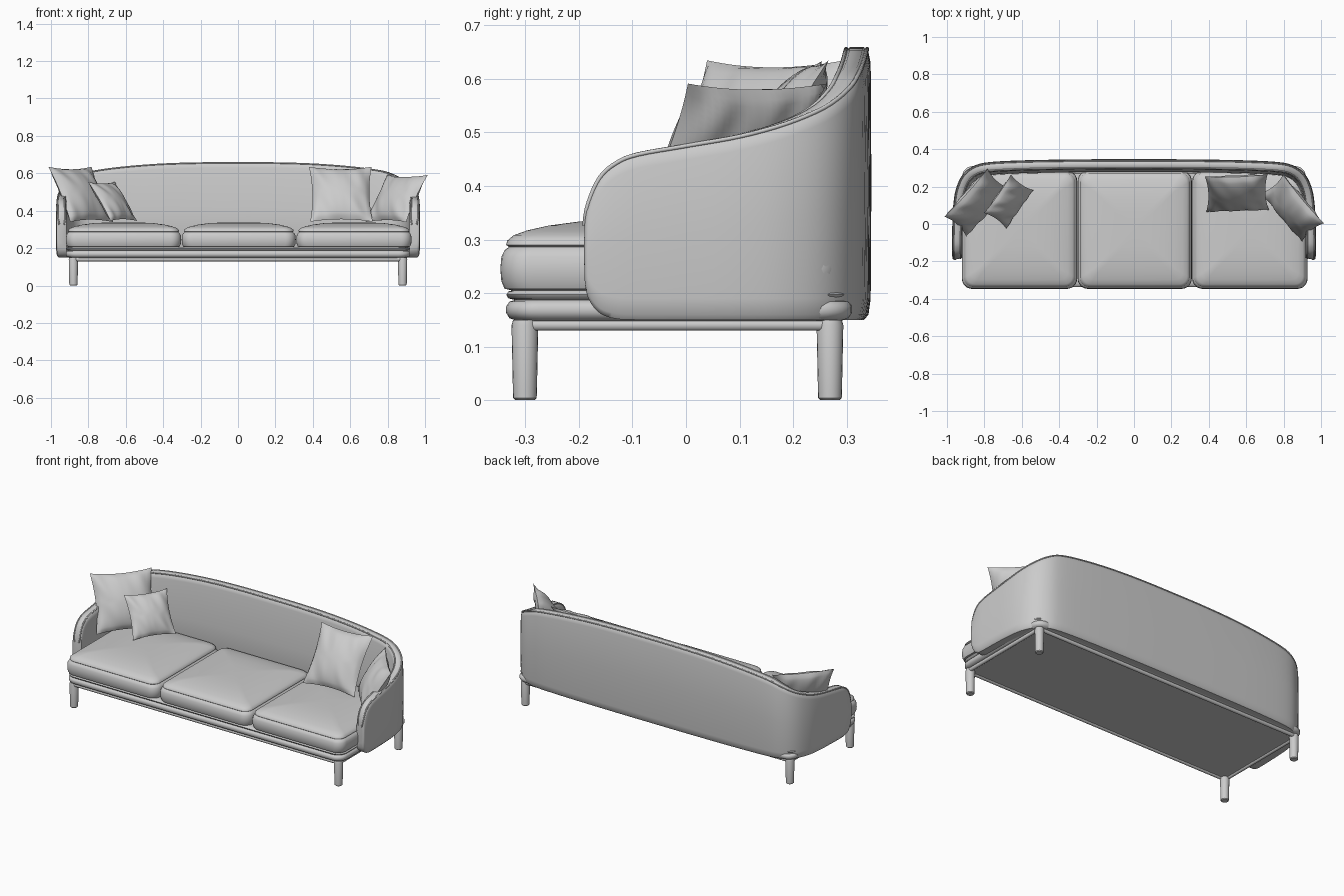
import bpy, bmesh, math
from mathutils import Matrix, Vector

cube = bpy.data.objects.get("Cube")
if cube:
    bpy.data.objects.remove(cube, do_unlink=True)

GREY = (0.6, 0.6, 0.6, 1)
mat = bpy.data.materials.new("soft grey")
mat.use_nodes = True
mat.diffuse_color = GREY
mat.node_tree.nodes["Principled BSDF"].inputs["Base Color"].default_value = GREY


def finish(bm, name, angle=40):
    bmesh.ops.recalc_face_normals(bm, faces=bm.faces)
    mesh = bpy.data.meshes.new(name)
    bm.to_mesh(mesh)
    bm.free()
    ob = bpy.data.objects.new(name, mesh)
    bpy.context.collection.objects.link(ob)
    mesh.materials.append(mat)
    bpy.ops.object.select_all(action="DESELECT")
    ob.select_set(True)
    bpy.context.view_layer.objects.active = ob
    bpy.ops.object.shade_smooth_by_angle(angle=math.radians(angle))
    return ob


def skin(rings, name, angle=40):
    """Join closed rings of points into a capped solid."""
    bm = bmesh.new()
    loops = [[bm.verts.new(p) for p in ring] for ring in rings]
    n = len(loops[0])
    for a, b in zip(loops, loops[1:]):
        for i in range(n):
            bm.faces.new((a[i], a[(i + 1) % n], b[(i + 1) % n], b[i]))
    bm.faces.new(loops[0])
    bm.faces.new(loops[-1])
    return finish(bm, name, angle)


def rounded_rect(cx, cy, hx, hy, r, z, steps=6):
    pts = []
    for k, (sx, sy) in enumerate(((1, 1), (-1, 1), (-1, -1), (1, -1))):
        for i in range(steps + 1):
            a = math.pi / 2 * (k + i / steps)
            pts.append((cx + sx * (hx - r) + r * math.cos(a),
                        cy + sy * (hy - r) + r * math.sin(a), z))
    return pts


def padded_block(name, x0, x1, y0, y1, r, profile):
    """Stack of rounded rectangles; profile holds (inset, height)."""
    cx, cy, hx, hy = (x0 + x1) / 2, (y0 + y1) / 2, (x1 - x0) / 2, (y1 - y0) / 2
    rings = [rounded_rect(cx, cy, hx - d, hy - d, min(max(r - d * .4, .02), hx - d, hy - d), z)
             for d, z in profile]
    return skin(rings, name, 50)


def tube(name, points, radius, cyclic=False):
    cu = bpy.data.curves.new(name, "CURVE")
    cu.dimensions = "3D"
    cu.bevel_depth = radius
    cu.bevel_resolution = 3
    cu.use_fill_caps = True
    sp = cu.splines.new("POLY")
    sp.points.add(len(points) - 1)
    for p, co in zip(sp.points, points):
        p.co = (*co, 1)
    sp.use_cyclic_u = cyclic
    sp.use_smooth = True
    ob = bpy.data.objects.new(name, cu)
    cu.materials.append(mat)
    bpy.context.collection.objects.link(ob)


def catmull(pts, steps):
    out = []
    for i in range(len(pts) - 1):
        p0, p1, p2, p3 = (pts[max(0, min(len(pts) - 1, i + k))] for k in (-1, 0, 1, 2))
        for s in range(steps):
            t = s / steps
            out.append(p1 + .5 * t * (p2 - p0 + t * (2 * p0 - 5 * p1 + 4 * p2 - p3
                       + t * (3 * p1 - p0 - 3 * p2 + p3))))
    return out + [pts[-1]]


# Wraparound back and arms: centre line x, y, top height, bottom height
half = [Vector(p) for p in (
    (.942, -.187, .33, .22), (.943, -.18, .375, .187), (.944, -.16, .42, .162),
    (.945, -.13, .447, .152), (.945, -.09, .463, .15), (.943, 0, .479, .15),
    (.938, .1, .497, .15), (.925, .18, .52, .15), (.895, .245, .55, .15),
    (.845, .285, .585, .15), (.77, .303, .615, .15), (.6, .312, .638, .15),
    (.4, .316, .653, .15), (.2, .318, .659, .15), (0, .318, .66, .15))]
path = catmull(half + [Vector((-p.x, p.y, p.z, p.w)) for p in half[-2::-1]], 4)
rings, outer_pipe, inner_pipe = [], [], []
last = len(path) - 1
for i, p in enumerate(path):
    d = path[min(i + 1, last)] - path[max(i - 1, 0)]
    n = Vector((d.y, -d.x)).normalized()          # points outwards
    end = min(i, last - i)
    h = .027 * (.65 + .35 * min(1, end / 3))
    thick = .02 * max(0, min(1, (p.y - .1) / .15))  # seat back grows thicker low down
    top, low = p.z, p.w
    mid = (top + low) / 2

    def at(off, z):
        return (p.x + n.x * off, p.y + n.y * off, z)
    rings.append([at(h * .55, low), at(h * .85, low + .01), at(h, low + .04), at(h * 1.05, mid),
                  at(h, top - .03), at(h * .85, top - .01), at(h * .5, top), at(-h * .4, top),
                  at(-h * .8, top - .008), at(-h, top - .03), at(-h - thick * .6, mid),
                  at(-h - thick, low + .04), at(-h, low)])
    outer_pipe.append(at(h * .75, top - .004))
    inner_pipe.append(at(-h * .7, top - .004))
skin([[tuple(v) for v in r] for r in rings], "wraparound_back", 50)
tube("outer_rim_piping", outer_pipe, .004)
tube("inner_rim_piping", inner_pipe, .004)

# Upholstered base and thin upper deck
padded_block("seat_base", -.92, .92, -.336, .31, .06,
             [(.02, .148), (.006, .153), (0, .163), (0, .175), (.006, .184), (.02, .188)])
padded_block("seat_deck", -.92, .92, -.336, .3, .06,
             [(.02, .186), (.004, .19), (0, .197), (.004, .203), (.02, .207)])

# Three seat cushions with a sewn waist and a crowned top
crown = [(.03, .203), (.008, .208), (.002, .222), (0, .245), (.002, .268), (.008, .28),
         (.016, .286), (.011, .29), (.013, .298), (.025, .308), (.05, .317), (.09, .326),
         (.15, .334), (.22, .337), (.28, .338)]
for label, x0, x1 in (("right", -.92, -.304), ("middle", -.301, .309), ("left", .312, .928)):
    padded_block(label + "_seat_cushion", x0, x1, -.347, .285, .055, crown)

# Round legs, rail and underside panel
for fx, side in ((-1, "right"), (1, "left")):
    for y, end in ((-.301, "front"), (.269, "back")):
        rings = []
        for r, z in ((.018, 0), (.022, .004), (.0225, .02), (.025, .14), (.022, .15)):
            rings.append([(fx * .88 + r * math.cos(a * math.pi / 10),
                           y + r * math.sin(a * math.pi / 10), z) for a in range(20)])
        skin(rings, f"{end}_{side}_leg")
tube("leg_rail", rounded_rect(0, -.016, .89, .295, .03, .14), .011, True)
padded_block("underside_panel", -.885, .885, -.306, .274, .03, [(0, .138), (0, .152)])


# Scatter pillows: plump squares with pinched corners
def pillow(name, centre, yaw, tilt, w, h, depth):
    bm = bmesh.new()
    for face in (-1, 1):
        made = bmesh.ops.create_grid(bm, x_segments=24, y_segments=24, size=1)["verts"]
        for v in made:
            u, t = v.co.x, v.co.y
            puff = max(0, (1 - u * u) * (1 - t * t)) ** .6
            fold = .006 * math.sin(9 * u + 4 * t) * puff * abs(u * t) * 4
            v.co = (u * w / 2 * (1 - .09 * (1 - t * t)),
                    face * (depth / 2 * puff + fold),
                    t * h / 2 * (1 - .09 * (1 - u * u)))
    bmesh.ops.remove_doubles(bm, verts=bm.verts, dist=.0005)
    bm.transform(Matrix.Translation(centre) @ Matrix.Rotation(math.radians(yaw), 4, "Z")
                 @ Matrix.Rotation(math.radians(-tilt), 4, "X"))
    finish(bm, name, 60)


pillow("large_right_pillow", (-.84, .115, .487), 48, 28, .345, .335, .11)
pillow("small_right_pillow", (-.67, .12, .45), 55, 35, .25, .255, .08)
pillow("large_left_pillow", (.55, .165, .488), 2, 33, .335, .35, .11)
pillow("corner_left_pillow", (.848, .085, .465), -50, 31, .34, .295, .11)
